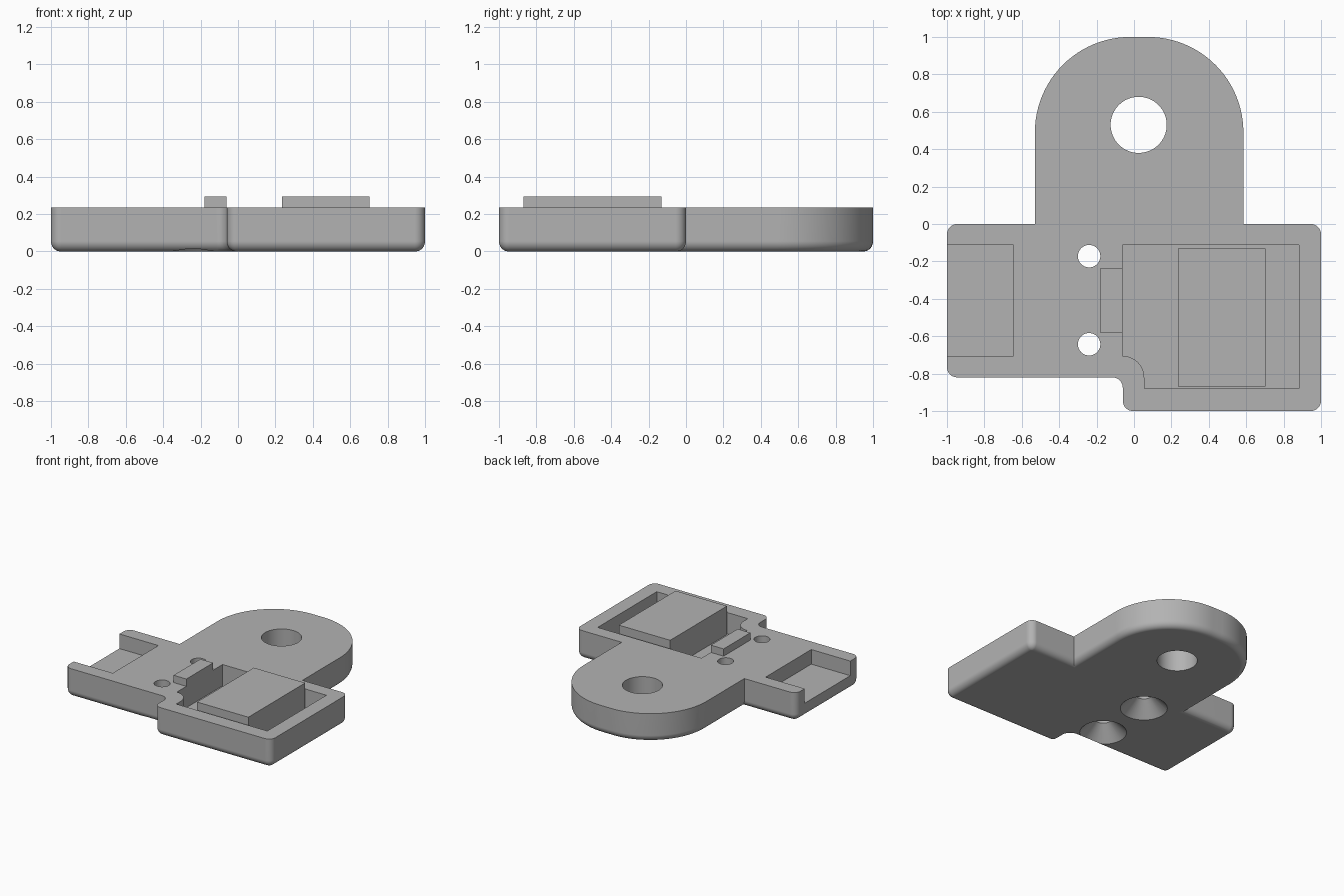
import bpy, bmesh, math
from mathutils import Vector

cube = bpy.data.objects.get("Cube")
if cube:
    bpy.data.objects.remove(cube, do_unlink=True)

grey = bpy.data.materials.new("plain_grey")
grey.use_nodes = True
grey.diffuse_color = (0.45, 0.45, 0.45, 1)
grey.node_tree.nodes["Principled BSDF"].inputs["Base Color"].default_value = (0.45, 0.45, 0.45, 1)

TOP, RAISED, FLOOR = 0.235, 0.295, 0.06
FILLET = 0.055


def rounded(corners, steps=8):
    """Counter-clockwise outline from (x, y, radius) corners."""
    out = []
    for i, (x, y, r) in enumerate(corners):
        p = Vector((x, y))
        if r == 0:
            out.append(p)
            continue
        a = (Vector(corners[i - 1][:2]) - p).normalized()
        b = (Vector(corners[(i + 1) % len(corners)][:2]) - p).normalized()
        n = steps * 3 if r > 0.2 else steps
        for k in range(n + 1):
            t = math.pi / 2 * k / n
            out.append(p + r * (a * (1 - math.sin(t)) + b * (1 - math.cos(t))))
    return out


def inset(points, d):
    """Move a counter-clockwise outline inwards by d with mitred corners."""
    out = []
    for i, p in enumerate(points):
        e = (p - points[i - 1]).normalized()
        f = (points[(i + 1) % len(points)] - p).normalized()
        n1, n2 = Vector((-e.y, e.x)), Vector((-f.y, f.x))
        out.append(p + (n1 + n2) * (d / (1 + n1.dot(n2))))
    return out


def loft(name, rings):
    """Solid through rings of equal point count, listed bottom to top."""
    bm = bmesh.new()
    loops = [[bm.verts.new((p[0], p[1], z)) for p in pts] for pts, z in rings]
    n = len(loops[0])
    for lo, hi in zip(loops, loops[1:]):
        for i in range(n):
            j = (i + 1) % n
            bm.faces.new((lo[i], lo[j], hi[j], hi[i]))
    bm.faces.new(loops[0][::-1])
    bm.faces.new(loops[-1])
    bmesh.ops.recalc_face_normals(bm, faces=bm.faces)
    mesh = bpy.data.meshes.new(name)
    bm.to_mesh(mesh)
    bm.free()
    mesh.materials.append(grey)
    ob = bpy.data.objects.new(name, mesh)
    bpy.context.collection.objects.link(ob)
    return ob


def box(name, x0, x1, y0, y1, z0, z1):
    pts = [(x0, y0), (x1, y0), (x1, y1), (x0, y1)]
    return loft(name, [(pts, z0), (pts, z1)])


def turned(name, x, y, profile, n=48):
    """Vertical round solid from (radius, z) pairs."""
    angles = [math.tau * i / n for i in range(n)]
    return loft(name, [([(x + r * math.cos(a), y + r * math.sin(a)) for a in angles], z)
                       for r, z in profile])


# Plate with a rounded tongue, stepped front edge and filleted underside
outline = rounded([
    (-1, -0.82, 0.055), (-0.06, -0.82, 0.055), (-0.06, -1, 0.055), (1, -1, 0.055),
    (1, 0, 0.055), (0.585, 0, 0), (0.585, 1, 0.51), (-0.53, 1, 0.51),
    (-0.53, 0, 0), (-1, 0, 0.055)])
rings = []
for k in range(7):
    t = math.pi / 2 * k / 6
    rings.append((inset(outline, (FILLET - 0.004) * (1 - math.sin(t))), FILLET * (1 - math.cos(t))))
rings.append((outline, TOP))
plate = loft("base_plate", rings)

# Cutters: tongue hole, countersunk screw holes and the two pockets
cutters = [turned("tongue_hole_cutter", 0.025, 0.53, [(0.15, -0.1), (0.15, 0.4)], 64)]
for y in (-0.172, -0.643):
    cutters.append(turned("screw_hole_cutter", -0.24, y,
                          [(0.195, -0.02), (0.06, 0.115), (0.06, 0.4)]))
cutters.append(box("end_pocket_cutter", -1.1, -0.645, -0.705, -0.112, 0.115, 0.4))
bay = [(-0.062 + 0.117 * math.sin(a), -0.822 + 0.117 * math.cos(a))
       for a in (math.pi / 2 * k / 10 for k in range(11))]
bay += [(0.055, -0.88), (0.882, -0.88), (0.882, -0.112), (-0.062, -0.112)]
bay = bay[::1]
cutters.append(loft("main_pocket_cutter", [(bay, FLOOR), (bay, 0.4)]))

bpy.context.view_layer.objects.active = plate
for cutter in cutters:
    cutter.hide_render = True
    mod = plate.modifiers.new("cut", "BOOLEAN")
    mod.operation = "DIFFERENCE"
    mod.solver = "EXACT"
    mod.object = cutter
    bpy.ops.object.modifier_apply(modifier=mod.name)
    bpy.data.objects.remove(cutter, do_unlink=True)

# Smooth rounded faces, keeping hard edges
bpy.ops.object.select_all(action="DESELECT")
plate.select_set(True)
bpy.ops.object.shade_smooth_by_angle(angle=math.radians(30))
weighted = plate.modifiers.new("weighted_normals", "WEIGHTED_NORMAL")
weighted.keep_sharp = True

# Raised block in the main pocket and the small tab beside it
box("pocket_block", 0.235, 0.702, -0.868, -0.13, FLOOR, RAISED)
box("edge_tab", -0.178, -0.062, -0.582, -0.234, TOP, RAISED)
